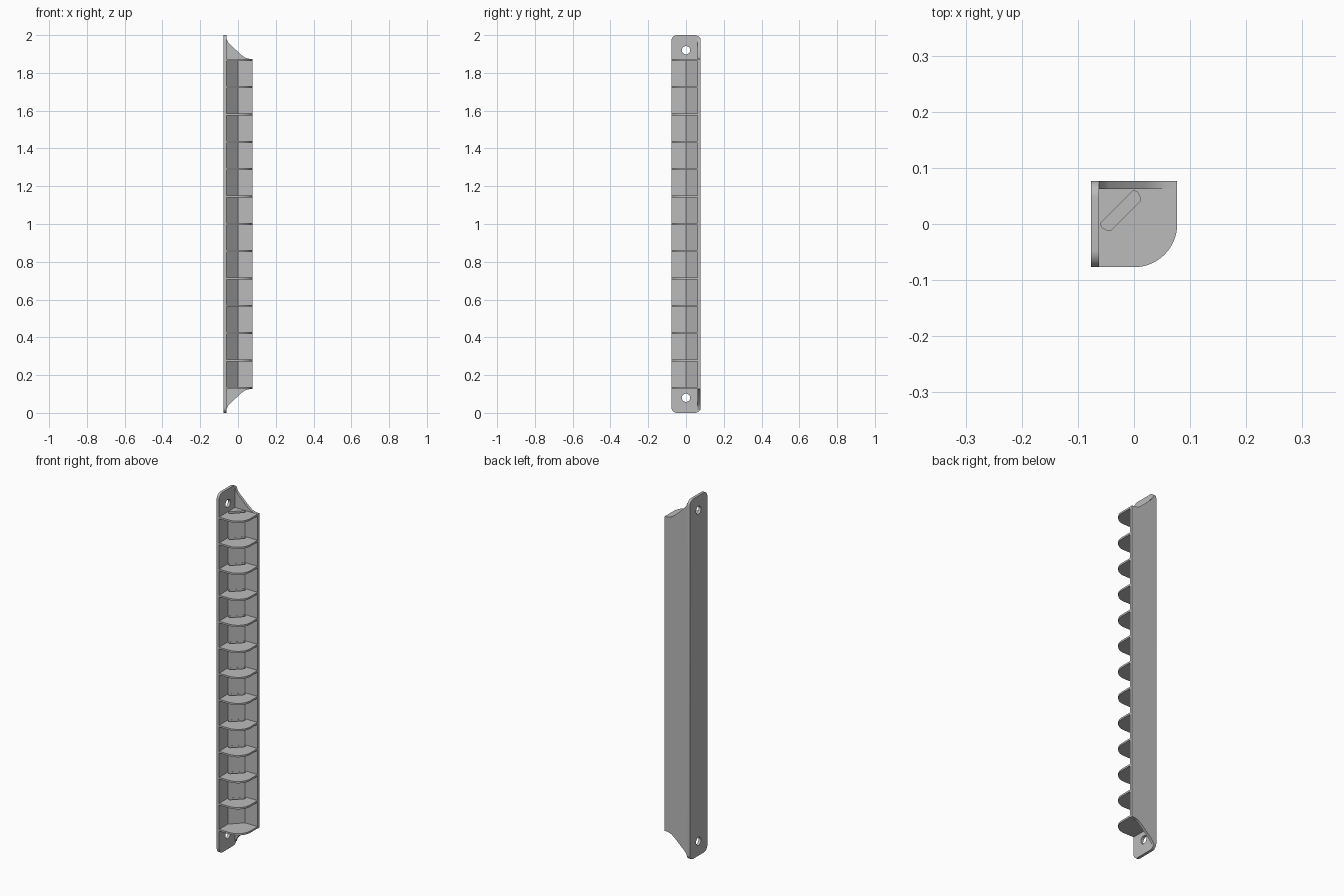
import bpy, bmesh, math
from mathutils import Matrix, Vector

cube = bpy.data.objects.get("Cube")
if cube:
    bpy.data.objects.remove(cube, do_unlink=True)

H = 0.077          # half width of the rack
INNER = 0.062      # inner face of both walls
SHELVES = 13
THICK = 0.01
LOW, HIGH = 0.128, 1.874

grey = bpy.data.materials.new("plain_grey")
grey.use_nodes = True
grey.diffuse_color = (0.5, 0.5, 0.5, 1)
grey.node_tree.nodes["Principled BSDF"].inputs["Base Color"].default_value = (0.5, 0.5, 0.5, 1)


def arc(cx, cy, r, start, end, steps=10):
    angles = [math.radians(start + (end - start) * i / steps) for i in range(steps + 1)]
    return [(cx + r * math.cos(a), cy + r * math.sin(a)) for a in angles]


def slab(name, loops, depth, axes, centre):
    """Extrude flat outlines (the first is the rim, the rest are holes)."""
    curve = bpy.data.curves.new(name, 'CURVE')
    curve.dimensions = '2D'
    curve.fill_mode = 'BOTH'
    curve.extrude = depth / 2
    for pts in loops:
        sp = curve.splines.new('POLY')
        sp.points.add(len(pts) - 1)
        for p, (u, v) in zip(sp.points, pts):
            p.co = (u, v, 0, 1)
        sp.use_cyclic_u = True
    temp = bpy.data.objects.new("temp", curve)
    bpy.context.collection.objects.link(temp)
    bpy.context.view_layer.update()
    mesh = bpy.data.meshes.new_from_object(temp.evaluated_get(bpy.context.evaluated_depsgraph_get()))
    bpy.data.objects.remove(temp, do_unlink=True)
    bpy.data.curves.remove(curve)
    turn = Matrix([Vector(a) for a in axes]).transposed().to_4x4()
    mesh.transform(Matrix.Translation(centre) @ turn)
    bm = bmesh.new()
    bm.from_mesh(mesh)
    bmesh.ops.remove_doubles(bm, verts=bm.verts, dist=1e-5)
    bmesh.ops.recalc_face_normals(bm, faces=bm.faces)
    bm.to_mesh(mesh)
    bm.free()
    mesh.name = name
    mesh.materials.clear()
    mesh.materials.append(grey)
    obj = bpy.data.objects.new(name, mesh)
    bpy.context.collection.objects.link(obj)
    bpy.ops.object.select_all(action='DESELECT')
    obj.select_set(True)
    bpy.context.view_layer.objects.active = obj
    bpy.ops.object.shade_smooth_by_angle(angle=math.radians(30))
    return obj


FLAT = ((1, 0, 0), (0, 1, 0), (0, 0, 1))
SIDE = ((0, 1, 0), (0, 0, 1), (1, 0, 0))
FRONT = ((1, 0, 0), (0, 0, 1), (0, -1, 0))

# Mounting plate with rounded corners and two screw holes
R = 0.03
rim = (arc(H - R, R, R, -90, 0) + arc(H - R, 2 - R, R, 0, 90)
       + arc(R - H, 2 - R, R, 90, 180) + arc(R - H, R, R, 180, 270))
holes = [arc(0, z, 0.022, 0, 345, 23) for z in (0.08, 1.92)]
slab("mounting_plate", [rim] + holes, H - INNER, SIDE, (-(H + INNER) / 2, 0, 1))
bpy.context.object.location.z -= 1

# Back wall with curved gusset ends
top = [(H, HIGH), (0.055, HIGH + 0.001), (0.038, 1.881), (0.02, 1.893),
       (-0.045, 1.953), (-0.056, 1.968), (-INNER, 1.985)]
bottom = [(x, 2 - z) for x, z in reversed(top)]
slab("back_wall", [top + bottom], H - INNER, FRONT, (0, (H + INNER) / 2, 0))

# Diagonal filler in the inner corner
corner = [(-INNER, 0), (0, INNER), (-INNER, INNER)]
slab("corner_filler", [corner], HIGH - LOW, FLAT, (0, 0, (HIGH + LOW) / 2))

# Shelves, all but the lowest with a slot beside the corner filler
outline = [(-INNER, INNER), (-INNER, -H)] + arc(0, 0, H, -90, 0, 20) + [(H, INNER)]
slot = [(-0.06, 0.001), (-0.057, -0.006), (-0.048, -0.011), (-0.041, -0.011),
        (0.011, 0.041), (0.011, 0.048), (0.006, 0.057), (-0.001, 0.06)]
step = (HIGH - LOW - THICK) / (SHELVES - 1)
for i in range(SHELVES):
    z = LOW + THICK / 2 + i * step
    slab(f"shelf_{i + 1}", [outline] + ([slot] if i else []), THICK, FLAT, (0, 0, z))

# Stand the plate on the ground
plate = bpy.data.objects["mounting_plate"]
plate.location.z = -min(v.co.z for v in plate.data.vertices)
